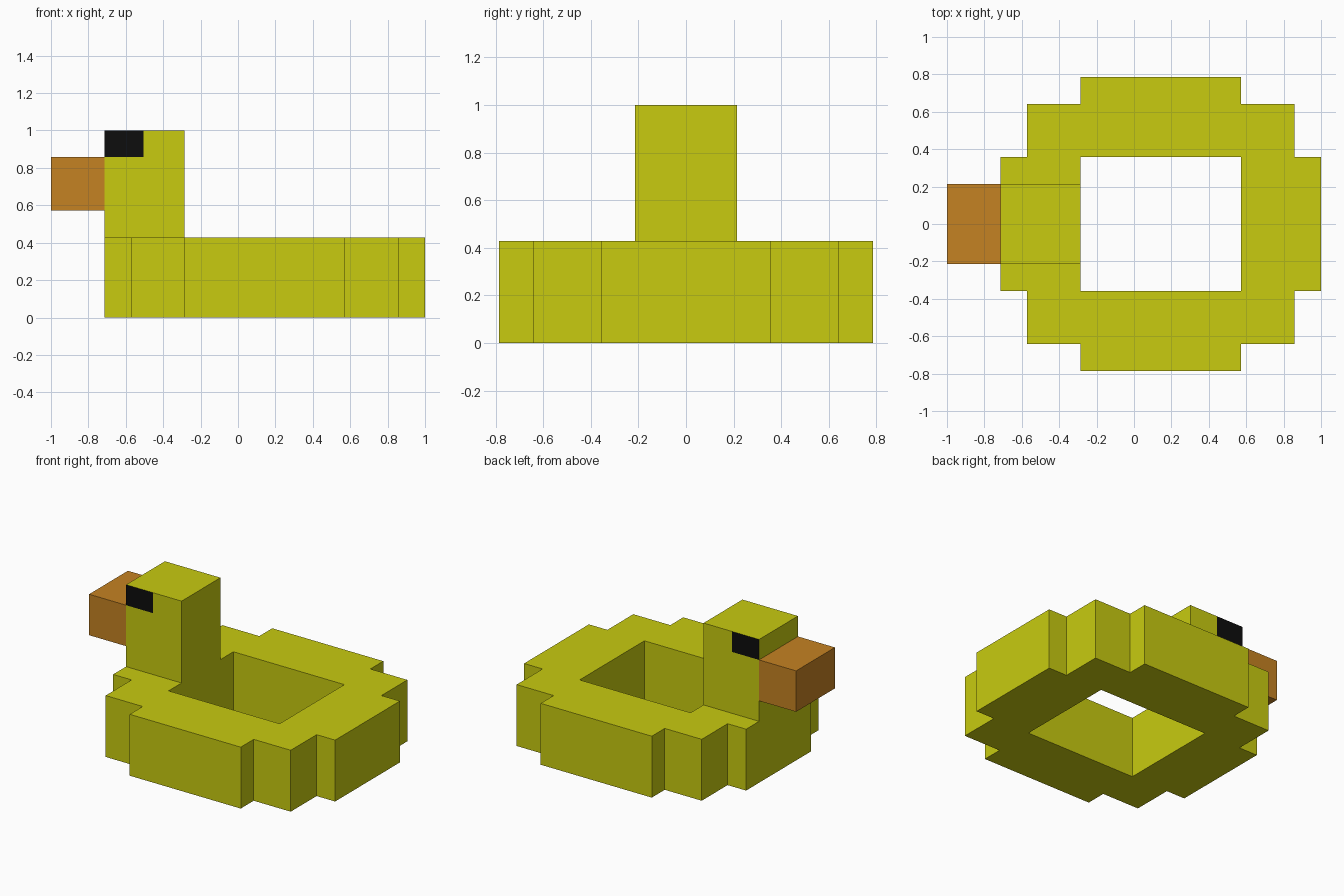
import bpy, bmesh
from mathutils import Vector

if "Cube" in bpy.data.objects:
    bpy.data.objects.remove(bpy.data.objects["Cube"])

U = 1 / 14  # modelling grid step


def material(name, rgb):
    m = bpy.data.materials.new(name)
    m.diffuse_color = (*rgb, 1)
    m.use_nodes = True
    m.node_tree.nodes["Principled BSDF"].inputs["Base Color"].default_value = m.diffuse_color
    return m


yellow = material("yellow", (0.578, 0.597, 0.005))
orange = material("orange", (0.558, 0.223, 0.016))
black = material("black", (0.004, 0.004, 0.004))


def link(name, bm, *mats):
    mesh = bpy.data.meshes.new(name)
    bm.to_mesh(mesh)
    bm.free()
    for m in mats:
        mesh.materials.append(m)
    ob = bpy.data.objects.new(name, mesh)
    bpy.context.collection.objects.link(ob)
    return ob


def box(lo, hi):
    """Box between two corners given in grid steps."""
    lo, hi = Vector(lo) * U, Vector(hi) * U
    bm = bmesh.new()
    bmesh.ops.create_cube(bm, size=1)
    bmesh.ops.scale(bm, verts=bm.verts, vec=hi - lo)
    bmesh.ops.translate(bm, verts=bm.verts, vec=(lo + hi) / 2)
    return bm


def drop_faces(bm, normal):
    """Remove the hidden face where a part joins its neighbour."""
    bm.normal_update()
    hidden = [f for f in bm.faces if f.normal.dot(Vector(normal)) > 0.9]
    bmesh.ops.delete(bm, geom=hidden, context='FACES')


# Ring body: stepped outline mirrored from one quarter, with a rectangular hole
quarter = [(12, 5), (10, 5), (10, 9), (6, 9), (6, 11)]
half = quarter + [(-x, y) for x, y in reversed(quarter)]
outline = half + [(x, -y) for x, y in reversed(half)]
hole = [(6, 5), (-6, 5), (-6, -5), (6, -5)]
curve = bpy.data.curves.new("ring_body", 'CURVE')
curve.dimensions = '2D'
curve.fill_mode = 'BOTH'
curve.extrude = 3 * U
for loop in (outline, hole):
    spline = curve.splines.new('POLY')
    spline.points.add(len(loop) - 1)
    for p, (x, y) in zip(spline.points, loop):
        p.co = ((x + 2) * U, y * U, 0, 1)
    spline.use_cyclic_u = True
curve.materials.append(yellow)
ring = bpy.data.objects.new("ring_body", curve)
ring.location.z = 3 * U
bpy.context.collection.objects.link(ring)
bpy.context.view_layer.objects.active = ring
ring.select_set(True)
bpy.ops.object.convert(target='MESH')
bm = bmesh.new()
bm.from_mesh(ring.data)
bmesh.ops.remove_doubles(bm, verts=bm.verts, dist=1e-4)
bmesh.ops.recalc_face_normals(bm, faces=bm.faces)
for f in bm.faces:
    f.smooth = False
bm.to_mesh(ring.data)
bm.free()

# Neck and head block, with eyes cut into the upper front corner of both sides
EYE_X, EYE_Z = -0.505, 12 * U
bm = box((-10, -3, 6), (-4, 3, 14))
for co, no in (((EYE_X, 0, 0), (1, 0, 0)), ((0, 0, EYE_Z), (0, 0, 1))):
    bmesh.ops.bisect_plane(bm, geom=bm.verts[:] + bm.edges[:] + bm.faces[:],
                           plane_co=co, plane_no=no)
drop_faces(bm, (0, 0, -1))
for f in bm.faces:
    c = f.calc_center_median()
    if abs(f.normal.y) > 0.9 and c.x < EYE_X and c.z > EYE_Z:
        f.material_index = 1
link("neck_and_head", bm, yellow, black)

# Beak
bm = box((-14, -3, 8), (-10, 3, 12))
drop_faces(bm, (1, 0, 0))
link("beak", bm, orange)
